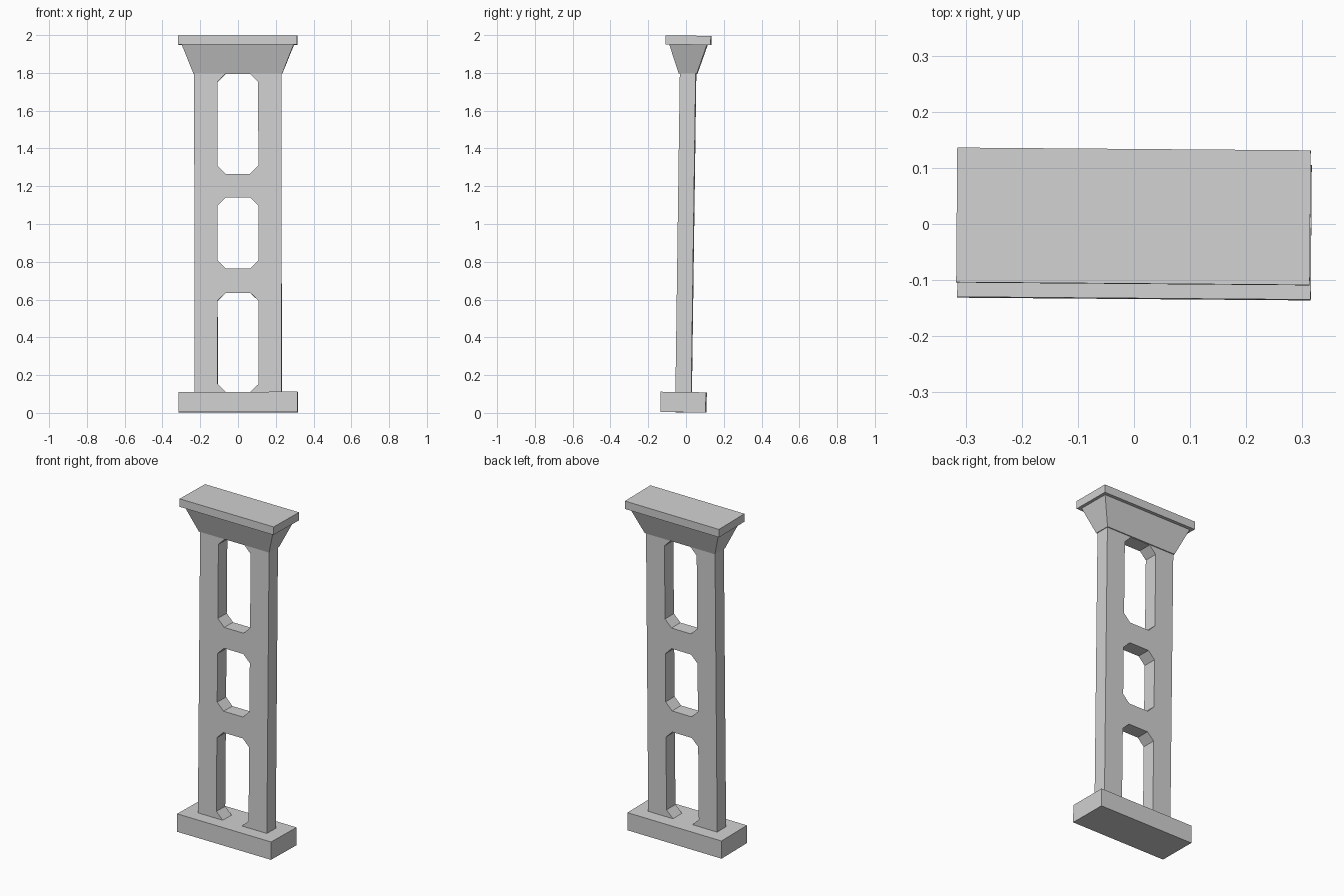
import bpy, bmesh, math
from mathutils import Matrix

cube = bpy.data.objects.get("Cube")
if cube:
    bpy.data.objects.remove(cube, do_unlink=True)

# One plain grey for the whole support
grey = bpy.data.materials.new("plain_grey")
grey.use_nodes = True
colour = (0.64, 0.64, 0.64, 1)
grey.diffuse_color = colour
grey.node_tree.nodes["Principled BSDF"].inputs["Base Color"].default_value = colour

# The whole support leans back and turns very slightly
centre = Matrix.Translation((0, 0, 1))
lean = (Matrix.Rotation(math.radians(-0.45), 4, 'Z')
        @ Matrix.Rotation(math.radians(-0.79), 4, 'X')
        @ Matrix.Rotation(math.radians(-0.06), 4, 'Y'))
pose = centre @ lean @ centre.inverted()


def finish(name, mesh):
    mesh.transform(pose)
    mesh.materials.clear()
    mesh.materials.append(grey)
    obj = bpy.data.objects.new(name, mesh)
    bpy.context.collection.objects.link(obj)
    return obj


def block(name, z0, z1, low, high):
    """Box or tapered block; low and high are half sizes at each end."""
    bm = bmesh.new()
    bmesh.ops.create_cube(bm, size=2)
    for v in bm.verts:
        half, z = (high, z1) if v.co.z > 0 else (low, z0)
        v.co = (v.co.x * half[0], v.co.y * half[1], z)
    mesh = bpy.data.meshes.new(name)
    bm.to_mesh(mesh)
    bm.free()
    return finish(name, mesh)


def opening(z0, z1, w=0.108, c=0.043):
    """Upright rectangle with clipped corners."""
    half = [(w - c, z0), (w, z0 + c), (w, z1 - c), (w - c, z1)]
    return half + [(-x, z) for x, z in reversed(half)]


# Pierced shaft: outline notched at the foot, plus two closed openings
foot, top, width = 0.105, 1.80, 0.231
right = [(width, top), (width, foot), (0.065, foot),
         (0.065, 0.11), (0.108, 0.152), (0.108, 0.593), (0.065, 0.635)]
outline = right + [(-x, z) for x, z in reversed(right)]

curve = bpy.data.curves.new("shaft_outline", 'CURVE')
curve.dimensions = '2D'
curve.fill_mode = 'BOTH'
curve.extrude = 0.042
for points in (outline, opening(0.763, 1.14), opening(1.265, 1.794)):
    spline = curve.splines.new('POLY')
    spline.points.add(len(points) - 1)
    for p, (x, z) in zip(spline.points, points):
        p.co = (x, z, 0, 1)
    spline.use_cyclic_u = True

helper = bpy.data.objects.new("shaft_outline", curve)
bpy.context.collection.objects.link(helper)
graph = bpy.context.evaluated_depsgraph_get()
shaft = bpy.data.meshes.new_from_object(helper.evaluated_get(graph))
bpy.data.objects.remove(helper, do_unlink=True)
shaft.transform(Matrix.Rotation(math.pi / 2, 4, 'X'))

# Weld the outline walls to the faces and keep every face flat
bm = bmesh.new()
bm.from_mesh(shaft)
bmesh.ops.remove_doubles(bm, verts=bm.verts, dist=0.0001)
bmesh.ops.recalc_face_normals(bm, faces=bm.faces)
for face in bm.faces:
    face.smooth = False
bm.to_mesh(shaft)
bm.free()
finish("pierced_shaft", shaft)

# Foot, flared capital and top slab
block("base_block", 0.003, 0.11, (0.315, 0.12), (0.315, 0.12))
block("flared_capital", 1.796, 1.95, (0.235, 0.048), (0.297, 0.1))
block("top_slab", 1.949, 1.997, (0.315, 0.12), (0.315, 0.12))
